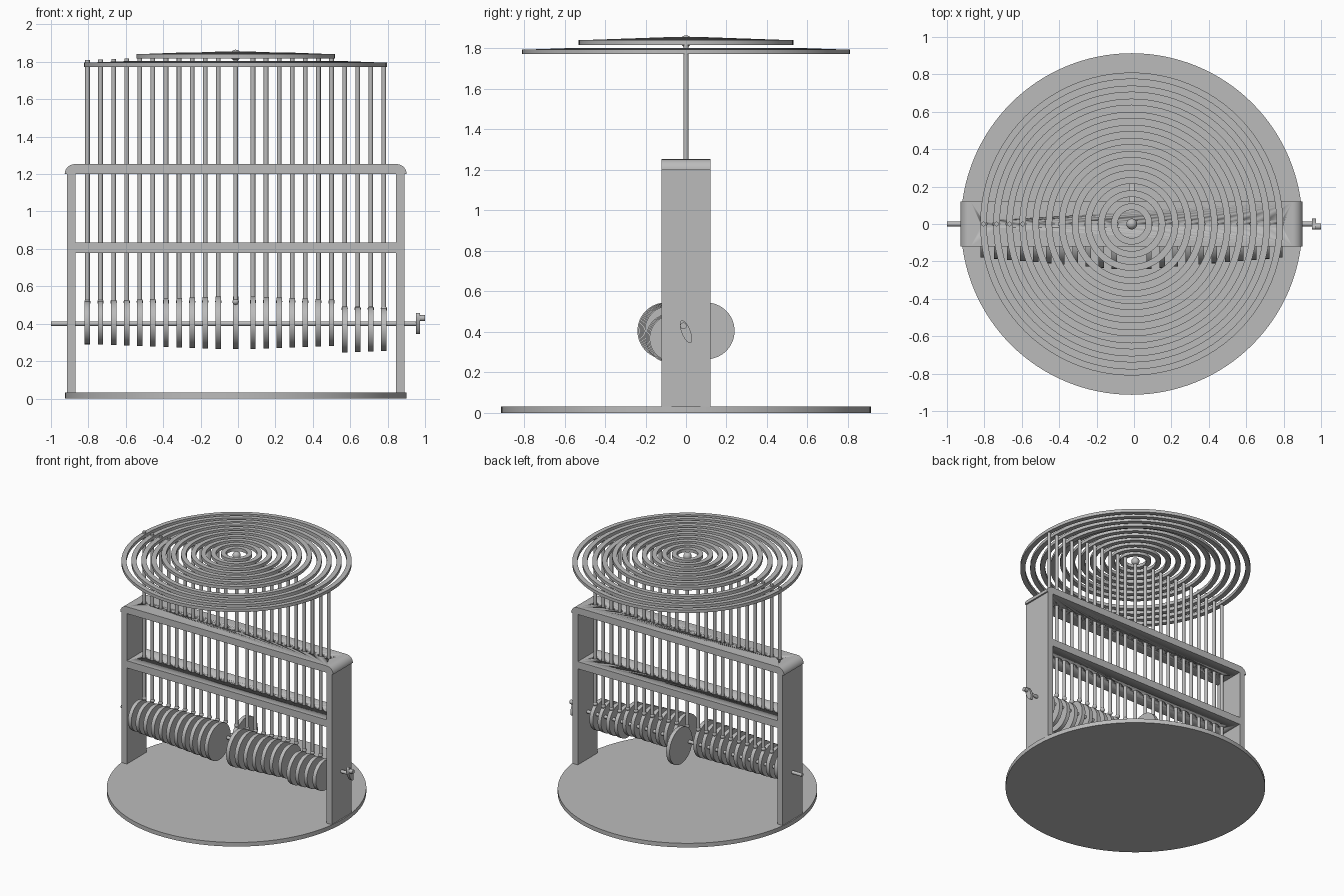
import bpy, bmesh, math
from mathutils import Matrix, Vector

cube = bpy.data.objects.get("Cube")
if cube:
    bpy.data.objects.remove(cube, do_unlink=True)

GREY = (0.5, 0.5, 0.5, 1)
grey = bpy.data.materials.new("plain_grey")
grey.use_nodes = True
grey.diffuse_color = GREY
grey.node_tree.nodes["Principled BSDF"].inputs["Base Color"].default_value = GREY

CX = -0.0125          # centre line of the frame
SHAFT_Z = 0.405
DROP = 0.036          # how far the outer rings sit below the inner ones
RODS = 11             # rods on each side of the centre
ALONG_X = Matrix.Rotation(math.pi / 2, 4, 'Y')


def finish(name, bm, smooth=True):
    bmesh.ops.recalc_face_normals(bm, faces=bm.faces[:])
    mesh = bpy.data.meshes.new(name)
    bm.to_mesh(mesh)
    bm.free()
    mesh.materials.append(grey)
    obj = bpy.data.objects.new(name, mesh)
    bpy.context.collection.objects.link(obj)
    if smooth:
        bpy.ops.object.select_all(action='DESELECT')
        obj.select_set(True)
        bpy.context.view_layer.objects.active = obj
        bpy.ops.object.shade_smooth_by_angle(angle=math.radians(35))
    return obj


def add_cylinder(bm, centre, radius, depth, turn=Matrix(), segments=24):
    bmesh.ops.create_cone(bm, cap_ends=True, segments=segments, radius1=radius,
                          radius2=radius, depth=depth,
                          matrix=Matrix.Translation(centre) @ turn)


def add_ball(bm, centre, radius):
    bmesh.ops.create_uvsphere(bm, u_segments=20, v_segments=12, radius=radius,
                              matrix=Matrix.Translation(centre))


def cylinder(name, *args, **kw):
    bm = bmesh.new()
    add_cylinder(bm, *args, **kw)
    return finish(name, bm)


def plank(name, outline, half_depth=0.121):
    """Extrude an x-z outline along y."""
    bm = bmesh.new()
    face = bm.faces.new([bm.verts.new((x, -half_depth, z)) for x, z in outline])
    out = bmesh.ops.extrude_face_region(bm, geom=[face])
    verts = [v for v in out["geom"] if isinstance(v, bmesh.types.BMVert)]
    bmesh.ops.translate(bm, verts=verts, vec=(0, 2 * half_depth, 0))
    return finish(name, bm)


def box_outline(x0, x1, z0, z1):
    return [(x0, z0), (x1, z0), (x1, z1), (x0, z1)]


def ring(name, inner, outer, z0, z1):
    bm = bmesh.new()
    corners = [bm.verts.new((CX + r, 0, z)) for r, z in
               ((inner, z0), (outer, z0), (outer, z1), (inner, z1))]
    edges = [bm.edges.new((corners[k], corners[(k + 1) % 4])) for k in range(4)]
    bmesh.ops.spin(bm, geom=corners + edges, cent=(CX, 0, 0), axis=(0, 0, 1),
                   angle=2 * math.pi, steps=96)
    bmesh.ops.remove_doubles(bm, verts=bm.verts[:], dist=0.0005)
    return finish(name, bm)


def rod_with_foot(name, x, bottom, top):
    bm = bmesh.new()
    add_cylinder(bm, (x, 0, (bottom + top) / 2), 0.0125, top - bottom)
    add_ball(bm, (x, 0, bottom), 0.017)
    return finish(name, bm)


def offset(i):
    return 0.0925 + 0.07 * i


def cam_and_rod(label, x, i, direction, drop, top):
    """Eccentric disc on the shaft and the push rod that rides on it."""
    radius = 0.14 - 0.0025 * i
    throw = 0.10 - 0.0035 * i
    z = SHAFT_Z - drop
    cylinder("cam_" + label, (x, direction * throw, z), radius, 0.029,
             ALONG_X, segments=64)
    foot = z + math.sqrt(radius ** 2 - throw ** 2) + 0.015
    rod_with_foot("push_rod_" + label, x, foot, top)


# Base and uprights
cylinder("base_disc", (CX, 0, 0.016), 0.913, 0.032, segments=128)
for side, label in ((-1, "right"), (1, "left")):
    x0, x1 = sorted((CX + side * 0.8575, CX + side * 0.9025))
    plank("upright_" + label, box_outline(x0, x1, 0.03, 1.2))

# Top board with rounded upper corners, and the middle shelf
half, low, curve = 0.914, 1.2, 0.053
arc = [(math.cos(a) * curve, math.sin(a) * curve)
       for a in (math.pi / 2 * k / 10 for k in range(11))]
outline = [(CX + half - curve + dx, low + dz) for dx, dz in arc]
outline += [(CX - half + curve - dx, low + dz) for dx, dz in reversed(arc)]
top_board = plank("top_board", outline)
shelf = plank("middle_shelf", box_outline(CX - 0.8575, CX + 0.8575, 0.778, 0.834))

# Guide holes for the rods
bm = bmesh.new()
hole_xs = [CX] + [CX + s * offset(i) for s in (-1, 1) for i in range(RODS)]
for x in hole_xs:
    add_cylinder(bm, (x, 0, 1), 0.019, 0.8)
cutter = finish("hole_cutter", bm)
cutter.hide_render = True
for board in (top_board, shelf):
    mod = board.modifiers.new("guide_holes", 'BOOLEAN')
    mod.operation = 'DIFFERENCE'
    mod.solver = 'EXACT'
    mod.object = cutter
    bpy.ops.object.select_all(action='DESELECT')
    board.select_set(True)
    bpy.context.view_layer.objects.active = board
    bpy.ops.object.modifier_apply(modifier=mod.name)
bpy.data.objects.remove(cutter, do_unlink=True)

# Rings with a pair of cams and rods each; the outer four rings sit lower
for i in range(RODS):
    rest = 1.832 - 0.0024 * i
    drop = DROP if i > 6 else 0
    ring(f"ring_{i + 1}", offset(i) - 0.0175, offset(i) + 0.0175,
         rest - drop, rest - drop + 0.024)
    cam_and_rod(f"right_{i + 1}", CX - offset(i), i, -1, 0, rest + 0.002)
    cam_and_rod(f"left_{i + 1}", CX + offset(i), i, -1, drop, rest - drop + 0.002)

# Centre cam faces the other way; its rod carries a ball
cam_and_rod("centre", CX, 0, 1, 0, 1.835)
bm = bmesh.new()
add_ball(bm, (CX, 0, 1.836), 0.029)
finish("centre_ball", bm)

# Drive shaft and crank
cylinder("drive_shaft", (-0.02, 0, 0.4), 0.0125, 1.96, ALONG_X)
tilt = Matrix.Rotation(math.radians(22), 4, 'X')
oval = Matrix.Diagonal(Vector((0.06, 0.022, 1, 1)))
cylinder("crank_arm", (0.962, 0, 0.401), 1, 0.021, tilt @ ALONG_X @ oval, segments=40)
cylinder("crank_handle", (0.984, -0.013, 0.43), 0.016, 0.032, ALONG_X)
